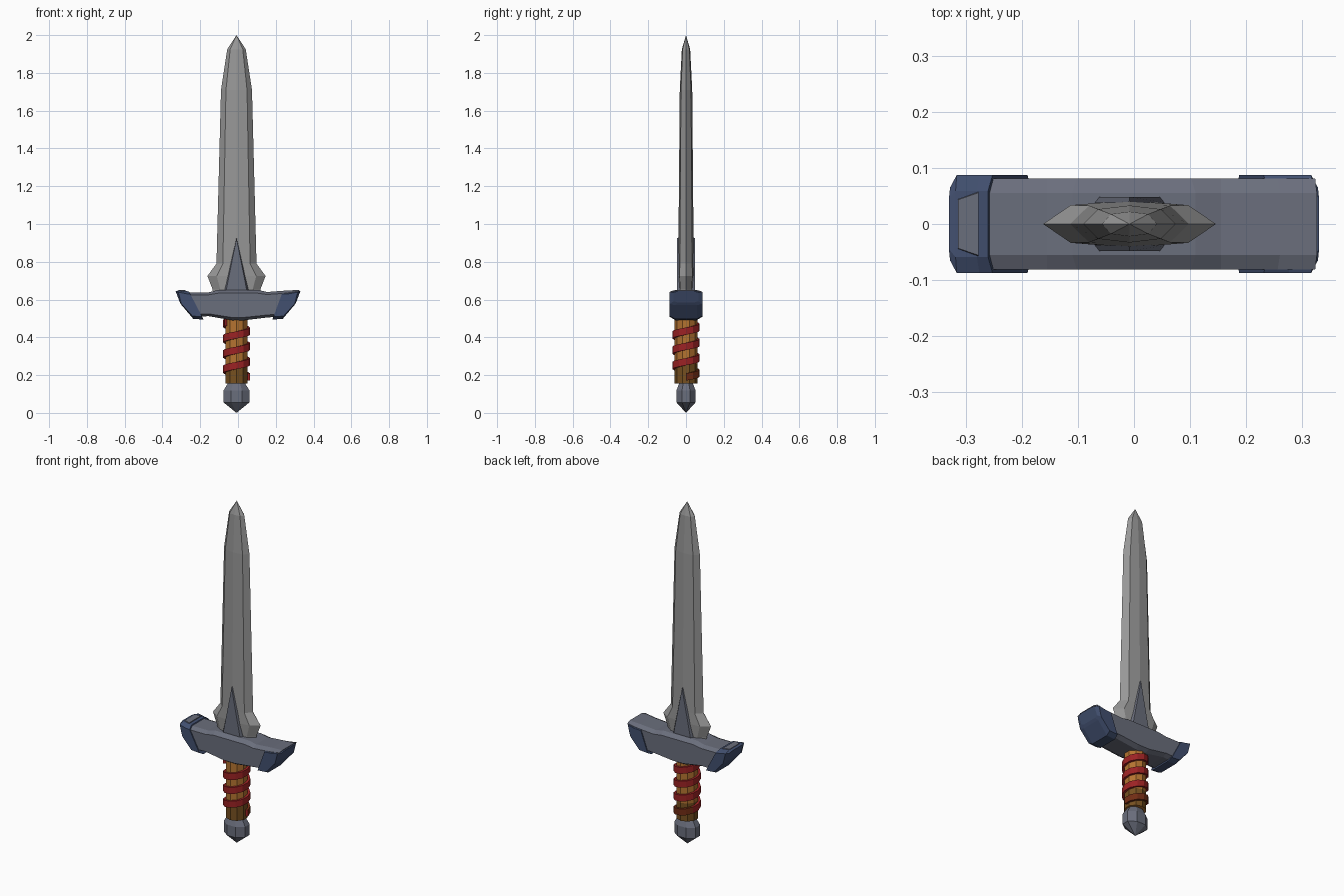
import bpy, bmesh, math

if "Cube" in bpy.data.objects:
    bpy.data.objects.remove(bpy.data.objects["Cube"])


def srgb(r, g, b):
    def lin(c):
        c /= 255
        return c / 12.92 if c <= 0.04045 else ((c + 0.055) / 1.055) ** 2.4
    return (lin(r), lin(g), lin(b), 1)


def material(name, *rgb):
    m = bpy.data.materials.new(name)
    m.diffuse_color = srgb(*rgb)
    m.use_nodes = True
    m.node_tree.nodes["Principled BSDF"].inputs["Base Color"].default_value = m.diffuse_color
    return m


STEEL = material("steel", 152, 152, 152)
IRON = material("iron grey", 106, 110, 124)
BLUE = material("dark blue", 66, 80, 112)
WOOD = material("orange wood", 180, 115, 48)
DARK_WOOD = material("dark wood", 118, 80, 32)
RED = material("red cord", 156, 34, 36)
DARK_RED = material("dark red cord", 112, 44, 20)

CX = -0.008  # the blade and handle sit slightly off the guard centre


def loft(name, rings, mats, rule=None):
    """Skin matching rings of points, close both ends, colour faces by rule."""
    bm = bmesh.new()
    vs = [[bm.verts.new(p) for p in ring] for ring in rings]
    n = len(vs[0])
    for i, (a, b) in enumerate(zip(vs, vs[1:])):
        for j in range(n):
            k = (j + 1) % n
            f = bm.faces.new((a[j], a[k], b[k], b[j]))
            f.material_index = rule(i) if rule else 0
    bm.faces.new(vs[0])
    last = bm.faces.new(vs[-1])
    last.material_index = rule(len(vs) - 2) if rule else 0
    bmesh.ops.remove_doubles(bm, verts=bm.verts, dist=0.0003)
    bmesh.ops.recalc_face_normals(bm, faces=bm.faces)
    me = bpy.data.meshes.new(name)
    bm.to_mesh(me)
    bm.free()
    for m in mats:
        me.materials.append(m)
    ob = bpy.data.objects.new(name, me)
    bpy.context.collection.objects.link(ob)
    return ob


# Blade: eight-sided lens section, flared at the base, tapering to a point
def blade_ring(z, w, t):
    shape = [(1, 0), (.68, .8), (0, 1), (-.68, .8),
             (-1, 0), (-.68, -.8), (0, -1), (.68, -.8)]
    return [(CX + x * w, y * t, z) for x, y in shape]


loft("blade", [blade_ring(*s) for s in [
    (.62, .122, .036), (.655, .127, .038), (.725, .154, .042), (.79, .106, .041),
    (1.71, .082, .033), (1.925, .049, .022), (2.0, .00005, .00005)]], [STEEL])


# Spikes: triangular plates with sloped edges, on both faces of the blade
for name, s in (("front_spike", -1), ("back_spike", 1)):
    loft(name, [[(CX - w, s * y, .63), (CX + w, s * y, .63), (CX, s * y, top)]
                for w, y, top in ((.072, .02, .93), (.066, .038, .93), (.058, .048, .925))],
         [IRON])


# Guard: chamfered sections running along x, each from a low to a high point
def guard_ring(xb, zb, xt, zt, d):
    shape = [(0, .68), (.1, 1), (.9, 1), (1, .68),
             (1, -.68), (.9, -1), (.1, -1), (0, -.68)]
    return [(xb + (xt - xb) * t, y * d, zb + (zt - zb) * t) for t, y in shape]


loft("guard", [guard_ring(*s, .081) for s in [
    (-.29, .575, -.315, .638), (-.22, .51, -.26, .638), (-.155, .512, -.155, .638),
    (-.03, .49, -.11, .65), (.03, .49, .11, .65), (.155, .505, .155, .64),
    (.22, .51, .26, .648), (.295, .585, .326, .651)]], [IRON])

# Guard end caps
for name, s, inner in (("left_cap", -1, .26), ("right_cap", 1, .237)):
    loft(name, [guard_ring(s * a, b, s * c, d, e) for a, b, c, d, e in [
        (.182, .494, inner, .643, .087), (.237, .498, .28, .646, .087),
        (.298, .57, .318, .647, .087), (.308, .585, .33, .644, .065)]], [BLUE])

# Grey plate let into the top of the left cap
loft("left_cap_plate", [[(-.314, y, z), (-.277, y * 1.3, z),
                         (-.277, -y * 1.3, z), (-.314, -y, z)]
                        for y, z in ((.045, .643), (.043, .650))], [IRON])


# Handle: grip and pommel turned around the vertical axis
def round_ring(z, rx, ry, n):
    k = 1 / math.cos(math.pi / n)
    return [(CX + rx * k * math.cos(2 * math.pi * (j + .5) / n),
             ry * k * math.sin(2 * math.pi * (j + .5) / n), z) for j in range(n)]


loft("grip", [round_ring(z, .057, .057, 10) for z in (.155, .26, .50)],
     [WOOD, DARK_WOOD], lambda i: 1 if i == 0 else 0)
loft("pommel", [round_ring(*s, 8) for s in [
    (.162, .042, .034), (.118, .069, .051), (.056, .069, .051), (0, .0001, .0001)]], [IRON])

# Cord: flat band climbing round the grip
STEPS, TURNS, PITCH = 12, 3.65, .081
cord = []
for i in range(int(STEPS * TURNS) + 1):
    a = 2 * math.pi * i / STEPS
    z = .19 + PITCH * i / STEPS
    cord.append([(CX + r * math.cos(a), r * math.sin(a), z + h)
                 for r, h in ((.05, -.019), (.072, -.019), (.072, .019), (.05, .019))])
loft("cord_wrap", cord, [RED, DARK_RED], lambda i: 1 if i < 5 else 0)
